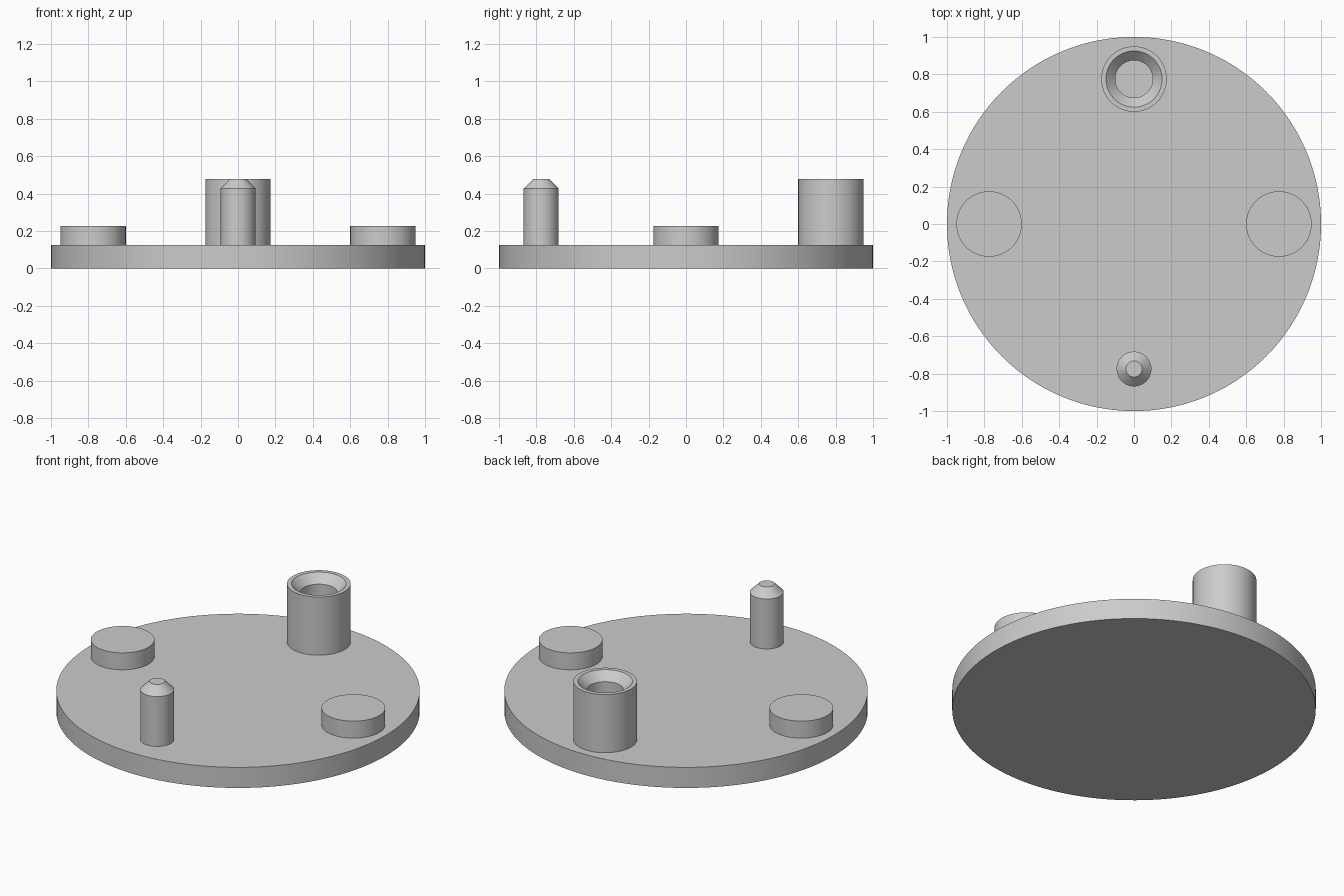
import bpy
import bmesh
import math

cube = bpy.data.objects.get("Cube")
if cube:
    bpy.data.objects.remove(cube, do_unlink=True)

grey = bpy.data.materials.new("plain_grey")
grey.use_nodes = True
colour = (0.6, 0.6, 0.6, 1)
grey.diffuse_color = colour
grey.node_tree.nodes["Principled BSDF"].inputs["Base Color"].default_value = colour

PLATE_TOP = 0.125
PEG_TOP = 0.478
OFFSET = 0.775


def turned(name, profile, x=0, y=0, sides=96):
    """Revolve a (radius, height) profile; its open ends become flat caps."""
    bm = bmesh.new()
    rings = []
    for r, z in profile:
        angles = [2 * math.pi * i / sides for i in range(sides)]
        rings.append([bm.verts.new((r * math.cos(a), r * math.sin(a), z)) for a in angles])
    for low, high in zip(rings, rings[1:]):
        for i in range(sides):
            j = (i + 1) % sides
            bm.faces.new((low[i], low[j], high[j], high[i]))
    bm.faces.new(rings[0][::-1])
    bm.faces.new(rings[-1])
    mesh = bpy.data.meshes.new(name)
    bm.to_mesh(mesh)
    bm.free()
    mesh.materials.append(grey)
    obj = bpy.data.objects.new(name, mesh)
    obj.location = (x, y, 0)
    bpy.context.collection.objects.link(obj)
    bpy.ops.object.select_all(action='DESELECT')
    obj.select_set(True)
    bpy.context.view_layer.objects.active = obj
    bpy.ops.object.shade_smooth_by_angle(angle=math.radians(30))
    return obj


# Round base plate
turned("base_plate", [(1, 0), (1, PLATE_TOP)], sides=160)

# Low round pads on both sides
for side, sign in (("left", 1), ("right", -1)):
    turned(side + "_pad", [(0.175, 0.1), (0.175, 0.228)], x=sign * OFFSET)

# Front pin with a chamfered tip
turned("front_pin", [(0.093, 0.1), (0.093, PEG_TOP - 0.05), (0.043, PEG_TOP)], y=-OFFSET)

# Rear socket with a chamfered mouth and a bore down to the plate
turned("rear_socket", [(0.175, 0.1), (0.175, PEG_TOP), (0.15, PEG_TOP),
                       (0.1, PEG_TOP - 0.05), (0.1, PLATE_TOP + 0.002)], y=OFFSET)
